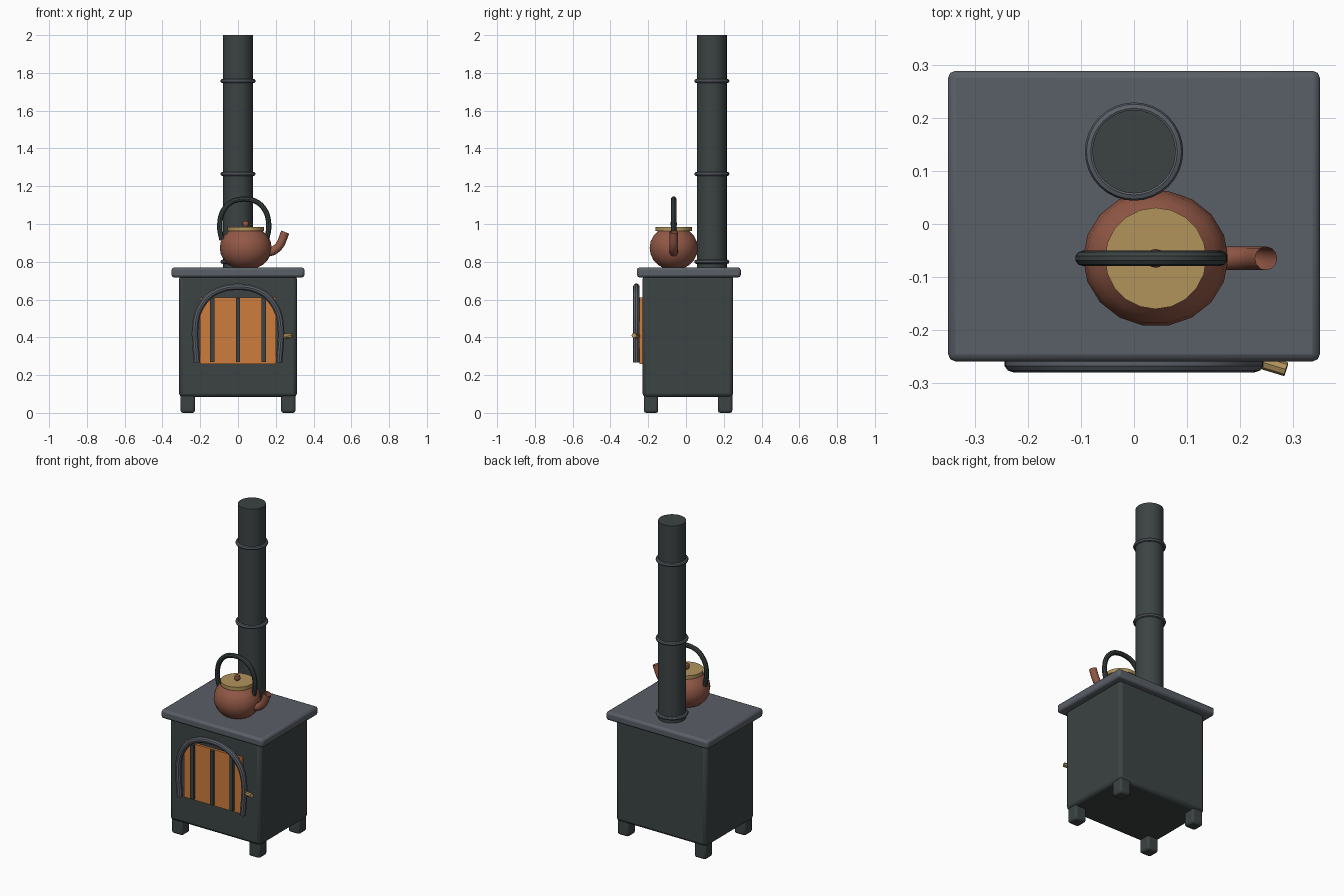
import bpy, bmesh, math
from mathutils import Vector

if "Cube" in bpy.data.objects:
    bpy.data.objects.remove(bpy.data.objects["Cube"])


def srgb(r, g, b):
    f = lambda c: (c / 255 / 12.92) if c < 11 else ((c / 255 + 0.055) / 1.055) ** 2.4
    return (f(r), f(g), f(b), 1)


def material(name, *rgb):
    m = bpy.data.materials.new(name)
    m.diffuse_color = srgb(*rgb)
    m.use_nodes = True
    m.node_tree.nodes["Principled BSDF"].inputs["Base Color"].default_value = m.diffuse_color
    return m


IRON = material("dark_iron", 60, 67, 67)
STEEL = material("grey_steel", 90, 95, 103)
GLOW = material("fire_orange", 206, 124, 60)
COPPER = material("copper", 146, 88, 70)
BRASS = material("brass", 178, 148, 92)


def finish(name, bm, mat, bevel=0, segments=2):
    bmesh.ops.recalc_face_normals(bm, faces=bm.faces)
    me = bpy.data.meshes.new(name)
    bm.to_mesh(me)
    bm.free()
    me.materials.append(mat)
    ob = bpy.data.objects.new(name, me)
    bpy.context.collection.objects.link(ob)
    if bevel:
        mod = ob.modifiers.new("bevel", "BEVEL")
        mod.width, mod.segments = bevel, segments
    bpy.ops.object.select_all(action='DESELECT')
    ob.select_set(True)
    bpy.context.view_layer.objects.active = ob
    bpy.ops.object.shade_smooth_by_angle(angle=math.radians(35))
    return ob


def box(name, lo, hi, mat, bevel=0):
    bm = bmesh.new()
    bmesh.ops.create_cube(bm, size=1)
    lo, hi = Vector(lo), Vector(hi)
    for v in bm.verts:
        v.co = (lo + hi) / 2 + v.co * (hi - lo)
    return finish(name, bm, mat, bevel)


def lathe(name, profile, centre, mat, sides, caps=True, sy=1.0, closed=False):
    """Spin (radius, z) points around a vertical axis."""
    bm = bmesh.new()
    rings = [[bm.verts.new((centre[0] + r * math.cos(math.tau * i / sides),
                            centre[1] + sy * r * math.sin(math.tau * i / sides), z))
              for i in range(sides)] for r, z in profile]
    pairs = list(zip(rings, rings[1:])) + ([(rings[-1], rings[0])] if closed else [])
    for a, b in pairs:
        for i in range(sides):
            j = (i + 1) % sides
            bm.faces.new((a[i], a[j], b[j], b[i]))
    if caps and not closed:
        bm.faces.new(rings[0])
        bm.faces.new(rings[-1])
    return finish(name, bm, mat)


def tube(name, points, radius, mat, sides=10, steps=5, caps=True):
    """Sweep a round section along a smooth path through the points."""
    p = [Vector(q) for q in points]
    p = [2 * p[0] - p[1]] + p + [2 * p[-1] - p[-2]]
    path = []
    for a, b, c, d in zip(p, p[1:], p[2:], p[3:]):
        for k in range(steps):
            t = k / steps
            path.append(0.5 * (2 * b + (c - a) * t + (2 * a - 5 * b + 4 * c - d) * t * t
                               + (3 * b - a - 3 * c + d) * t ** 3))
    path.append(p[-2])
    bm = bmesh.new()
    rings = []
    for i, q in enumerate(path):
        tan = (path[min(i + 1, len(path) - 1)] - path[max(i - 1, 0)]).normalized()
        u = Vector((0, 1, 0))
        u = (u - tan * u.dot(tan)).normalized()
        w = tan.cross(u)
        rings.append([bm.verts.new(q + radius * (u * math.cos(math.tau * k / sides)
                                                 + w * math.sin(math.tau * k / sides)))
                      for k in range(sides)])
    for a, b in zip(rings, rings[1:]):
        for k in range(sides):
            j = (k + 1) % sides
            bm.faces.new((a[k], a[j], b[j], b[k]))
    if caps:
        bm.faces.new(rings[0])
        bm.faces.new(rings[-1])
    return finish(name, bm, mat)


# Stove body, top plate and feet
box("firebox", (-0.312, -0.23, 0.083), (0.312, 0.25, 0.73), IRON, 0.02)
box("top_plate", (-0.352, -0.26, 0.717), (0.352, 0.29, 0.77), STEEL, 0.014)
for sx, side in ((-1, "left"), (1, "right")):
    for y, end in ((-0.185, "front"), (0.207, "back")):
        x = sx * 0.266
        box(f"{end}_{side}_foot", (x - 0.038, y - 0.038, 0),
            (x + 0.038, y + 0.038, 0.12), IRON, 0.012)

# Door: glowing pane, bars, arched frame and latch
box("fire_pane", (-0.2, -0.245, 0.26), (0.2, -0.225, 0.61), GLOW)
for i, x in enumerate((-0.136, 0, 0.136)):
    box(f"door_bar_{i + 1}", (x - 0.011, -0.262, 0.27), (x + 0.011, -0.24, 0.608), IRON)
half = [(-0.217, 0.267), (-0.228, 0.42), (-0.213, 0.53), (-0.158, 0.615), (-0.08, 0.657)]
arch = half + [(0, 0.667)] + [(-x, z) for x, z in reversed(half)]
tube("door_arch", [(x, -0.263, z) for x, z in arch], 0.018, STEEL)
tube("door_latch", [(0.222, -0.255, 0.405), (0.288, -0.275, 0.41)], 0.0135, BRASS, 8, 1)

# Flue pipe with its collars
FLUE = (0, 0.137)
lathe("flue_pipe", [(0.079, 0.76), (0.079, 2.0)], FLUE, IRON, 32)
for i, z in enumerate((0.80, 1.265, 1.757)):
    ring = [(0.082 + 0.011 * math.cos(math.tau * k / 8),
             z + 0.011 * math.sin(math.tau * k / 8)) for k in range(8)]
    lathe(f"flue_collar_{i + 1}", ring, FLUE, STEEL, 32, closed=True)

# Kettle
KX, KY = 0.041, -0.065
lathe("kettle_body", [(0.06, 0.768), (0.09, 0.783), (0.116, 0.808), (0.132, 0.84),
                      (0.1375, 0.872), (0.132, 0.908), (0.115, 0.938), (0.088, 0.965)],
      (KX, KY), COPPER, 18, sy=0.94)
lathe("kettle_lid", [(0.096, 0.963), (0.096, 0.985)], (KX, KY), BRASS, 20)
lathe("lid_knob", [(0.008, 0.983), (0.016, 0.993), (0.018, 1.002), (0.015, 1.013),
                   (0.006, 1.02)], (KX, KY), COPPER, 12)
tube("kettle_spout", [(0.13, KY, 0.85), (0.18, KY, 0.855), (0.222, KY, 0.89),
                      (0.25, KY, 0.957)], 0.0225, COPPER, 12, caps=False)
loop = [(-0.118, 0.915), (-0.13, 0.985), (-0.117, 1.06), (-0.07, 1.115)]
loop = loop + [(0, 1.132)] + [(-x, z) for x, z in reversed(loop)]
tube("kettle_handle", [(0.033 + x, KY, z) for x, z in loop], 0.0145, IRON)
